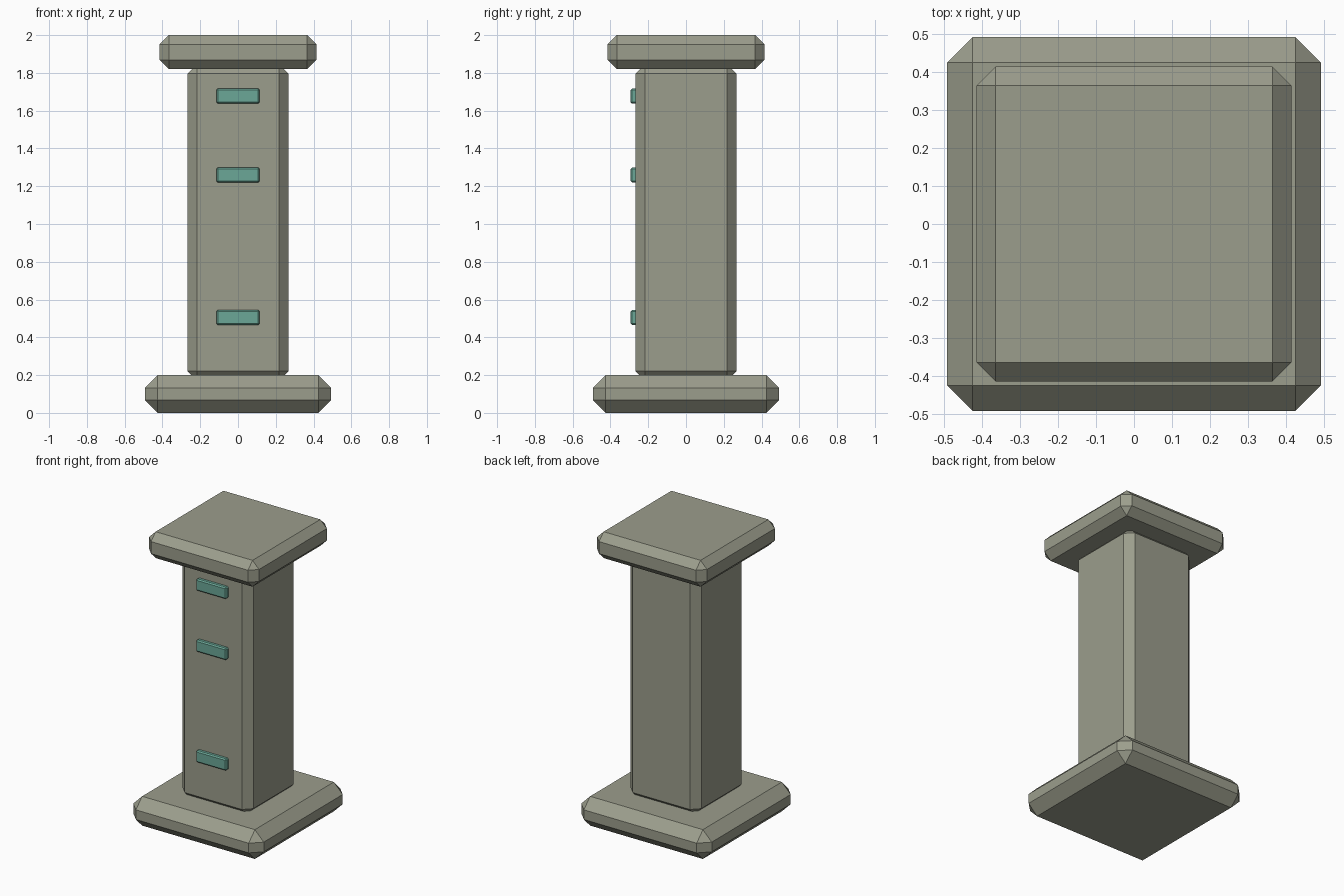
import bpy
import bmesh
from mathutils import Vector

cube = bpy.data.objects.get("Cube")
if cube:
    bpy.data.objects.remove(cube, do_unlink=True)


def make_material(name, rgb):
    mat = bpy.data.materials.new(name)
    mat.use_nodes = True
    colour = (*rgb, 1.0)
    mat.diffuse_color = colour
    mat.node_tree.nodes["Principled BSDF"].inputs["Base Color"].default_value = colour
    return mat


def chamfered_box(name, low, high, chamfer, mat):
    """Flat-shaded box between two corners with every edge chamfered."""
    low, high = Vector(low), Vector(high)
    centre, size = (low + high) / 2, high - low
    bm = bmesh.new()
    bmesh.ops.create_cube(bm, size=1.0)
    bmesh.ops.scale(bm, vec=size, verts=bm.verts)
    bmesh.ops.bevel(bm, geom=bm.edges[:], offset=chamfer, offset_type='OFFSET',
                    segments=1, profile=0.5, affect='EDGES')
    mesh = bpy.data.meshes.new(name)
    bm.to_mesh(mesh)
    bm.free()
    mesh.materials.append(mat)
    obj = bpy.data.objects.new(name, mesh)
    obj.location = centre
    bpy.context.collection.objects.link(obj)
    return obj


def square_block(name, half, bottom, top, chamfer, mat):
    return chamfered_box(name, (-half, -half, bottom), (half, half, top), chamfer, mat)


stone = make_material("grey_green_stone", (0.33, 0.34, 0.265))
teal = make_material("teal_inlay", (0.145, 0.39, 0.31))

# Pillar: the shaft's ends sink into the base and the cap
square_block("base", 0.493, 0.0, 0.2, 0.067, stone)
square_block("shaft", 0.267, 0.17, 1.847, 0.051, stone)
square_block("cap", 0.415, 1.82, 2.0, 0.049, stone)

# Raised bars on the front face
for name, z in (("lower_bar", 0.505), ("middle_bar", 1.26), ("upper_bar", 1.677)):
    chamfered_box(name, (-0.115, -0.293, z - 0.04), (0.115, -0.24, z + 0.04), 0.008, teal)
